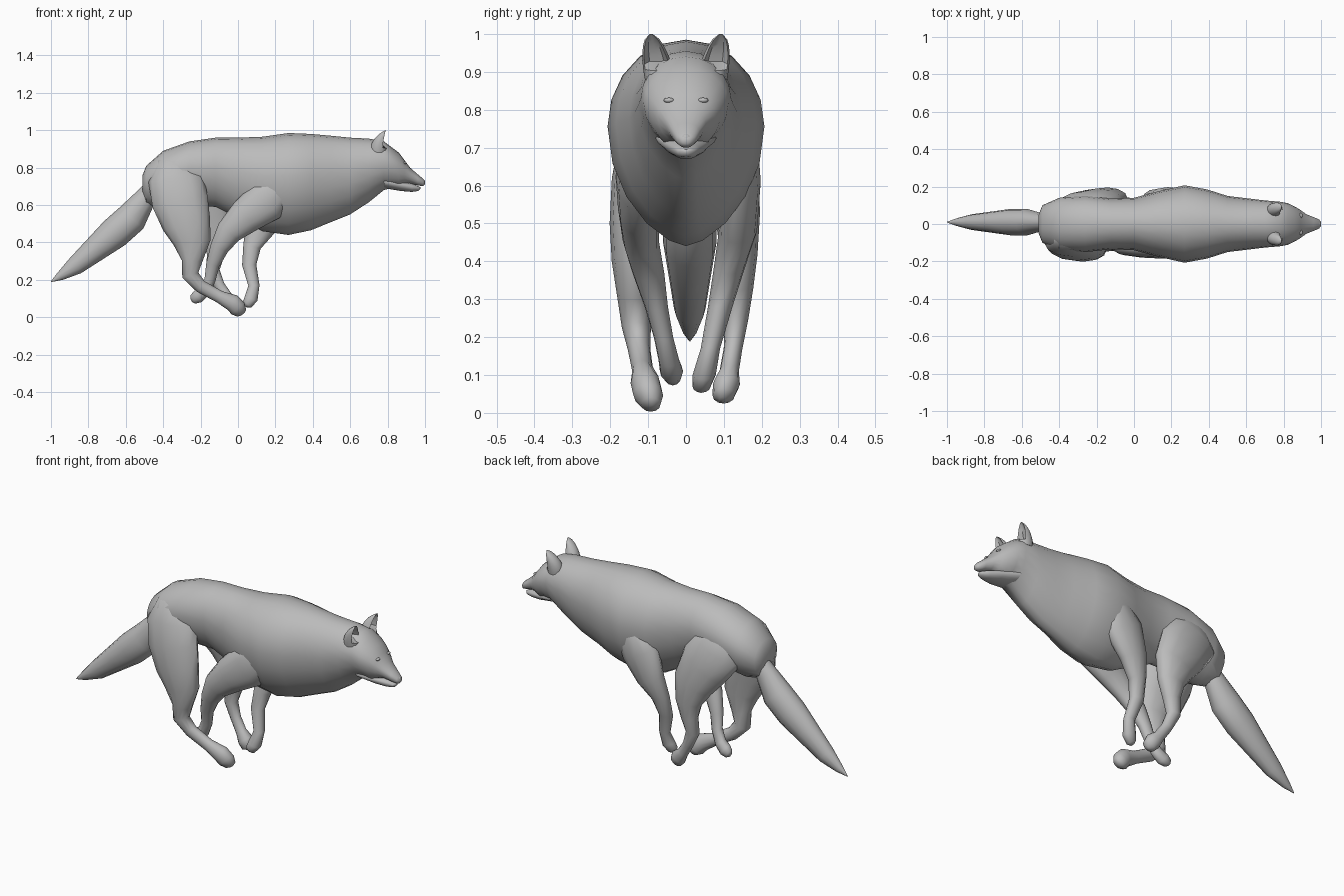
import bpy, bmesh, math
from mathutils import Vector

default_cube = bpy.data.objects.get("Cube")
if default_cube:
    bpy.data.objects.remove(default_cube, do_unlink=True)

GREY = (.5, .5, .5, 1)
fur = bpy.data.materials.new("fur_grey")
fur.use_nodes = True
fur.diffuse_color = GREY
shader = fur.node_tree.nodes["Principled BSDF"]
shader.inputs["Base Color"].default_value = GREY


def finish(name, bm):
    """Turn a bmesh into a smooth shaded object with the fur material."""
    bmesh.ops.recalc_face_normals(bm, faces=bm.faces[:])
    mesh = bpy.data.meshes.new(name)
    bm.to_mesh(mesh)
    bm.free()
    mesh.materials.append(fur)
    part = bpy.data.objects.new(name, mesh)
    bpy.context.collection.objects.link(part)
    bpy.ops.object.select_all(action="DESELECT")
    part.select_set(True)
    bpy.context.view_layer.objects.active = part
    bpy.ops.object.shade_smooth_by_angle(angle=math.radians(55))


def skin(name, rings):
    """Bridge rings of points into one closed surface."""
    bm = bmesh.new()
    loops = [[bm.verts.new(point) for point in ring] for ring in rings]
    for lower, upper in zip(loops, loops[1:]):
        for i in range(len(lower)):
            bm.faces.new((lower[i - 1], lower[i], upper[i], upper[i - 1]))
    bm.faces.new(loops[0])
    bm.faces.new(loops[-1])
    finish(name, bm)


def circle(sides):
    turns = [math.tau * i / sides for i in range(sides)]
    return [(math.cos(turn), math.sin(turn)) for turn in turns]


def hull(name, stations):
    """Upright egg sections given by x, top, bottom and half width.

    The underside is keeled along the chest and full along the muzzle."""
    rings = []
    for x, top, bottom, half_width in stations:
        widest = bottom + (top - bottom) * .58
        taper = 1.3 if x < .84 else .85
        ring = []
        for across, up in circle(20):
            if up < 0:
                across = math.copysign(abs(across) ** taper, across)
            reach = top - widest if up > 0 else widest - bottom
            ring.append((x, half_width * across, widest + reach * up))
        rings.append(ring)
    skin(name, rings)


def limb(name, stations, lane, width, hollow=False):
    """Oval sections along a path given by x, z and half depth.

    The lane rule gives y from the height, the width rule gives the
    half width from the half depth."""
    path = [Vector((x, lane(z), z)) for x, z, depth in stations]
    side = Vector((0, 1, 0))
    rings = []
    for i, (centre, station) in enumerate(zip(path, stations)):
        depth = station[-1]
        heading = path[min(i + 1, len(path) - 1)] - path[max(i - 1, 0)]
        heading.y = 0
        back = heading.normalized().cross(side)
        ring = []
        for across, rear in circle(12):
            if hollow and i > 2 and rear < -.8:
                rear = .3
            ring.append(centre + back * depth * rear + side * width(depth) * across)
        rings.append(ring)
    skin(name, rings)


def ball(name, centre, size):
    bm = bmesh.new()
    bmesh.ops.create_uvsphere(bm, u_segments=12, v_segments=8, radius=1)
    bmesh.ops.scale(bm, vec=size, verts=bm.verts)
    bmesh.ops.translate(bm, vec=centre, verts=bm.verts)
    finish(name, bm)


# Torso, neck and head in one skin
hull("body_and_head", [
    (-.51, .76, .66, .05), (-.49, .81, .6, .1), (-.4, .89, .58, .14),
    (-.26, .94, .6, .15), (-.12, .96, .59, .135), (0, .96, .53, .14),
    (.13, .965, .46, .175), (.27, .985, .44, .207), (.39, .98, .465, .185),
    (.5, .97, .51, .15), (.6, .96, .55, .138), (.7, .955, .615, .126),
    (.78, .94, .68, .119), (.82, .91, .69, .112), (.86, .88, .695, .093),
    (.89, .84, .71, .075), (.92, .8, .715, .053), (.96, .765, .705, .037),
    (.99, .74, .7, .024), (1, .725, .71, .01)])

# Lower jaw and nose
hull("lower_jaw", [
    (.78, .75, .69, .08), (.87, .73, .675, .056),
    (.93, .715, .67, .036), (.965, .7, .675, .022), (.975, .695, .685, .008)])
ball("nose", (.98, 0, .725), (.02, .018, .015))

# Ears and eyes on both sides
for side, tag in ((-1, "near"), (1, "far")):
    steps = [i / 8 for i in range(9)]
    limb(tag + "_ear",
         [(.75 + .04 * t * t, .88 + .12 * t, .0455 - .045 * t * t) for t in steps],
         lane=lambda z: side * (.068 + .2 * (z - .88)),
         width=lambda depth: .19 * math.sqrt(depth), hollow=True)
    ball(tag + "_eye", (.892, side * .045, .825), (.009, .014, .007))

# Tail
limb("tail", [
    (-.43, .71, .05), (-.5, .63, .06), (-.57, .53, .085), (-.66, .45, .085),
    (-.75, .375, .07), (-.87, .275, .05), (-.95, .22, .024), (-1, .19, .002)],
    lane=lambda z: .01, width=lambda depth: depth * .83)


def leg_width(depth):
    return min(.85 * depth, .028 + .28 * depth)


def hind_lane(z):
    rise = (z - .4) ** 2
    return .14 - .28 * rise - .35 * rise * rise


def front_lane(z):
    return min(.125, .0125 + .235 * z)


# Hind legs: the near one pushes back, the far one is drawn forward
limb("near_hind_leg", [
    (-.32, .87, .03), (-.33, .83, .1), (-.33, .74, .15), (-.31, .62, .15),
    (-.275, .5, .13), (-.245, .4, .1), (-.245, .3, .055), (-.255, .225, .045),
    (-.2, .165, .035), (-.1, .11, .033), (-.03, .078, .046), (0, .046, .046),
    (.02, .022, .03), (.025, .015, .01)],
    lane=lambda z: -hind_lane(z), width=leg_width)
limb("far_hind_leg", [
    (-.28, .87, .03), (-.28, .83, .1), (-.27, .74, .15), (-.2, .64, .14),
    (-.14, .53, .115), (-.115, .42, .075), (-.12, .33, .046), (-.135, .25, .037),
    (-.1, .17, .029), (-.06, .11, .03), (-.03, .075, .042), (-.01, .045, .034),
    (0, .035, .01)],
    lane=hind_lane, width=leg_width)

# Front legs: the near one is swept back, the far one tucks under the chest
limb("near_front_leg", [
    (.27, .76, .03), (.23, .7, .09), (.15, .62, .115), (.04, .54, .095),
    (-.05, .455, .07), (-.1, .37, .05), (-.135, .28, .036), (-.15, .2, .03),
    (-.18, .14, .032), (-.215, .11, .036), (-.24, .095, .026), (-.25, .09, .01)],
    lane=lambda z: -front_lane(z), width=leg_width)
limb("far_front_leg", [
    (.27, .76, .03), (.24, .71, .09), (.18, .61, .115), (.12, .48, .08),
    (.075, .38, .048), (.06, .28, .038), (.085, .17, .03), (.07, .1, .036),
    (.05, .07, .028), (.04, .06, .01)],
    lane=lambda z: front_lane(z) + .012, width=leg_width)
